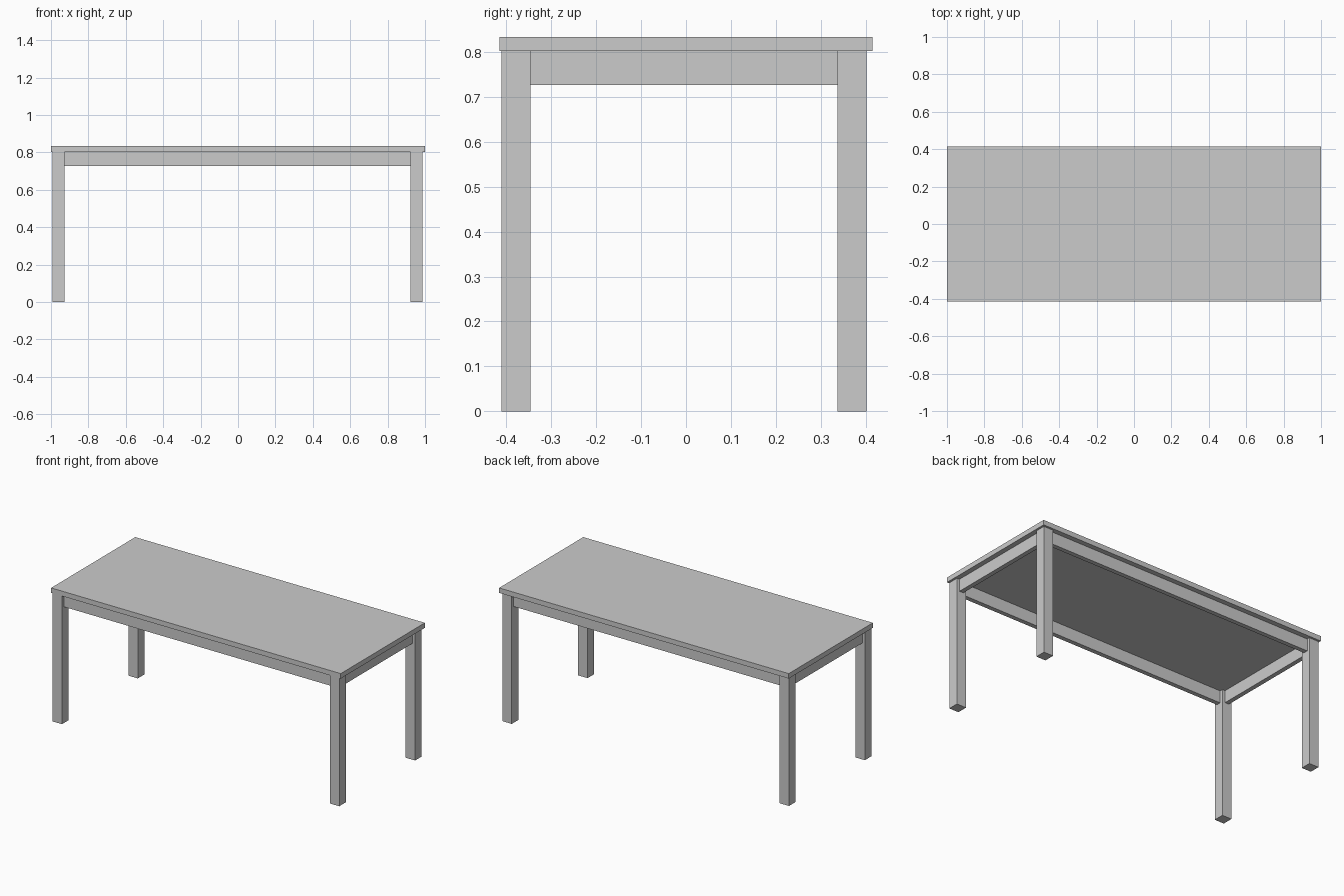
import bpy

if "Cube" in bpy.data.objects:
    bpy.data.objects.remove(bpy.data.objects["Cube"])


def box(name, x0, x1, y0, y1, z0, z1):
    """Axis-aligned box between two corners."""
    bpy.ops.mesh.primitive_cube_add(size=1, location=((x0 + x1) / 2, (y0 + y1) / 2, (z0 + z1) / 2))
    ob = bpy.context.object
    ob.name = name
    ob.scale = (x1 - x0, y1 - y0, z1 - z0)
    bpy.ops.object.transform_apply(location=False, rotation=False, scale=True)
    return ob


LEG = 0.065          # leg width
LEG_H = 0.802        # underside of the top
APRON_Z = 0.726      # apron lower edge
INSET, THICK = 0.018, 0.028

# outer limits of the leg frame (slightly off-centre)
X0, X1 = -0.993, 0.987
Y0, Y1 = -0.411, 0.402

# table top
box("table_top", -1, 1, -0.415, 0.415, LEG_H, 0.833)

# four square legs
for side, x in (("left", X0), ("right", X1 - LEG)):
    for end, y in (("front", Y0), ("back", Y1 - LEG)):
        box(f"{end}_{side}_leg", x, x + LEG, y, y + LEG, 0, LEG_H)

# long aprons between the legs, set back from the leg faces
for end, y in (("front", Y0 + INSET), ("back", Y1 - INSET - THICK)):
    box(f"{end}_apron", X0 + LEG, X1 - LEG, y, y + THICK, APRON_Z, LEG_H)

# short end aprons
for side, x in (("left", X0 + INSET), ("right", X1 - INSET - THICK)):
    box(f"{side}_apron", x, x + THICK, Y0 + LEG, Y1 - LEG, APRON_Z, LEG_H)
